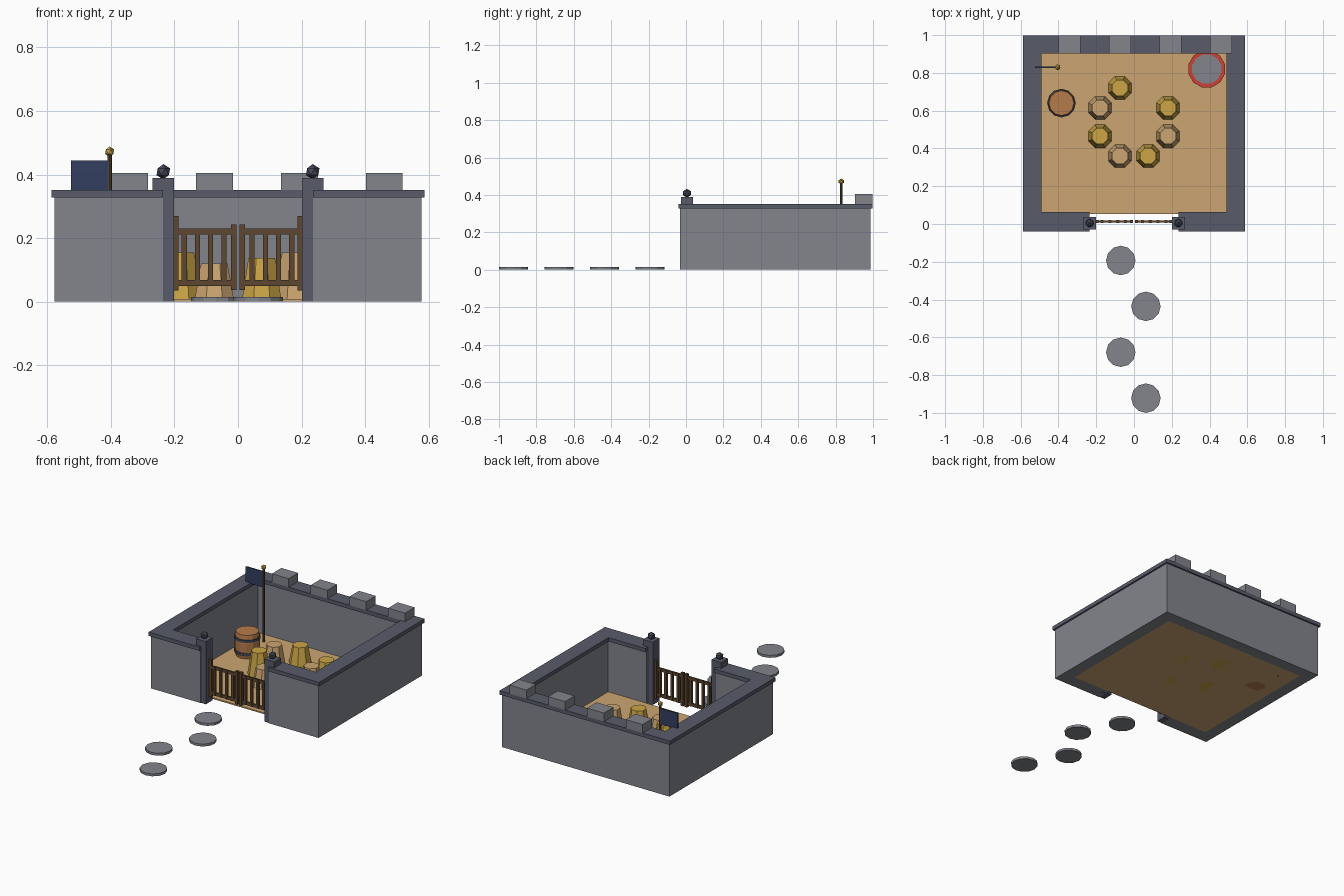
import bpy, bmesh, math
from mathutils import Matrix, Vector

if "Cube" in bpy.data.objects:
    bpy.data.objects.remove(bpy.data.objects["Cube"])


def mat(name, r, g, b):
    m = bpy.data.materials.new(name)
    lin = [((c / 255 + 0.055) / 1.055) ** 2.4 for c in (r, g, b)]
    m.diffuse_color = (*lin, 1)
    m.use_nodes = True
    m.node_tree.nodes["Principled BSDF"].inputs["Base Color"].default_value = m.diffuse_color
    return m


STONE = mat("stone grey", 130, 133, 140)
SLATE = mat("slate", 88, 91, 106)
IRON = mat("dark iron", 70, 73, 88)
WOOD = mat("dark wood", 94, 70, 48)
GOLD = mat("gold", 204, 166, 70)
SAND = mat("sand", 204, 166, 114)
NAVY = mat("navy", 50, 62, 96)
RED = mat("red", 205, 62, 52)
OAK = mat("orange wood", 182, 124, 74)


def finish(name, bm, material):
    bmesh.ops.recalc_face_normals(bm, faces=bm.faces)
    me = bpy.data.meshes.new(name)
    bm.to_mesh(me)
    bm.free()
    me.materials.append(material)
    ob = bpy.data.objects.new(name, me)
    bpy.context.collection.objects.link(ob)
    return ob


def boxes(name, material, *spans):
    """One object from (x0, x1, y0, y1, z0, z1) spans."""
    bm = bmesh.new()
    for x0, x1, y0, y1, z0, z1 in spans:
        m = Matrix.Translation(((x0 + x1) / 2, (y0 + y1) / 2, (z0 + z1) / 2))
        m = m @ Matrix.Diagonal((x1 - x0, y1 - y0, z1 - z0, 1))
        bmesh.ops.create_cube(bm, size=1, matrix=m)
    return finish(name, bm, material)


def lathe(name, material, x, y, profile, sides, turn=0.0):
    """Faceted solid from (radius, z) rings, capped at both ends."""
    bm = bmesh.new()
    rings = []
    for r, z in profile:
        rings.append([bm.verts.new((x + r * math.cos(turn + math.tau * i / sides),
                                    y + r * math.sin(turn + math.tau * i / sides), z))
                      for i in range(sides)])
    for a, b in zip(rings, rings[1:]):
        for i in range(sides):
            j = (i + 1) % sides
            bm.faces.new((a[i], a[j], b[j], b[i]))
    bm.faces.new(rings[0][::-1])
    bm.faces.new(rings[-1])
    return finish(name, bm, material)


def ball(name, material, pos, r):
    bm = bmesh.new()
    bmesh.ops.create_icosphere(bm, subdivisions=1, radius=r,
                               matrix=Matrix.Translation(pos))
    return finish(name, bm, material)


def enclosure(name, material, grow, z0, z1):
    """C-shaped footprint, open at the gate, widened by grow and extruded."""
    xo, xi, g = 0.577 + grow, 0.5 - grow, 0.236
    yf, yfi = -0.031 - grow, 0.053 + grow
    yb, ybi = 0.987 + grow, 0.913 - grow
    half = [(g, yf), (xo, yf), (xo, yb), (xi, ybi), (xi, yfi), (g, yfi)]
    bm = bmesh.new()
    R = [[bm.verts.new((x, y, z)) for x, y in half] for z in (z0, z1)]
    L = [[bm.verts.new((-x, y, z)) for x, y in half] for z in (z0, z1)]
    for S in (R, L):
        a, b = S
        for i, j in ((0, 1), (1, 2), (3, 4), (4, 5), (5, 0)):
            bm.faces.new((a[i], a[j], b[j], b[i]))
        for s in S:
            bm.faces.new((s[0], s[1], s[4], s[5]))
            bm.faces.new((s[1], s[2], s[3], s[4]))
    for i in (2, 3):
        bm.faces.new((R[0][i], L[0][i], L[1][i], R[1][i]))
    for k in (0, 1):
        bm.faces.new((R[k][2], L[k][2], L[k][3], R[k][3]))
    return finish(name, bm, material)


# Walls, coping, battlements and yard floor
enclosure("wall", STONE, 0, 0, 0.328)
enclosure("wall_coping", SLATE, 0.01, 0.328, 0.352)
boxes("battlements", STONE, *[(c - 0.058, c + 0.058, 0.903, 0.997, 0.352, 0.405)
                              for c in (-0.341, -0.074, 0.193, 0.46)])
boxes("yard_floor", SAND, (-0.5, 0.5, 0.053, 0.913, 0, 0.008))

# Gate posts with finials, and the two gate leaves
for s, side in ((-1, "left"), (1, "right")):
    def span(a, b, *rest):
        return (min(s * a, s * b), max(s * a, s * b), *rest)
    boxes(f"gate_post_{side}", SLATE, span(0.202, 0.269, -0.028, 0.038, 0, 0.39))
    ball(f"post_finial_{side}", IRON, (s * 0.235, 0.005, 0.409), 0.024)
    boxes(f"gate_leaf_{side}", WOOD,
          span(0.187, 0.203, 0.004, 0.021, 0.035, 0.27),
          span(0.005, 0.022, 0.004, 0.021, 0.037, 0.243),
          span(0.005, 0.203, 0.007, 0.018, 0.211, 0.23),
          span(0.005, 0.203, 0.007, 0.018, 0.05, 0.069),
          *[span(c - 0.008, c + 0.008, 0.005, 0.02, 0.05, 0.228)
            for c in (0.044, 0.086, 0.128, 0.169)])

# Stepping stones
for i in range(4):
    lathe(f"stepping_stone_{i + 1}", STONE, (-0.07, 0.063)[i % 2], -0.193 - 0.243 * i,
          [(0.078, 0), (0.078, 0.015)], 12, math.pi / 2)

# Ring of tapered stools, one place left empty
heights = {0: 0.135, 2: 0.12, 3: 0.135, 4: 0.155, 5: 0.12, 6: 0.138, 7: 0.155}
for k, h in heights.items():
    a = math.radians(22.5 + 45 * k)
    lathe(f"stool_{k}", GOLD if k % 2 == 0 else SAND,
          0.195 * math.cos(a), 0.54 + 0.195 * math.sin(a),
          [(0.068, 0), (0.045, h)], 8, math.pi / 8)

# Barrel with hoops
bx, by = -0.384, 0.64
lathe("barrel", OAK, bx, by, [(0.064, 0), (0.073, 0.05), (0.073, 0.105), (0.066, 0.155)], 12)
for i, z in enumerate((0.03, 0.112)):
    lathe(f"barrel_hoop_{i + 1}", IRON, bx, by, [(0.076, z), (0.076, z + 0.016)], 12)

# Red drum with a grey head
lathe("drum", RED, 0.385, 0.82, [(0.1, 0), (0.1, 0.13)], 12, math.pi / 12)
lathe("drum_head", STONE, 0.385, 0.82, [(0.08, 0.125), (0.08, 0.135)], 12, math.pi / 12)

# Flag on its pole
lathe("flag_pole", WOOD, -0.404, 0.83, [(0.007, 0), (0.007, 0.465)], 8)
ball("flag_pole_knob", GOLD, (-0.404, 0.83, 0.472), 0.016)
boxes("flag", NAVY, (-0.525, -0.404, 0.826, 0.834, 0.347, 0.445))
